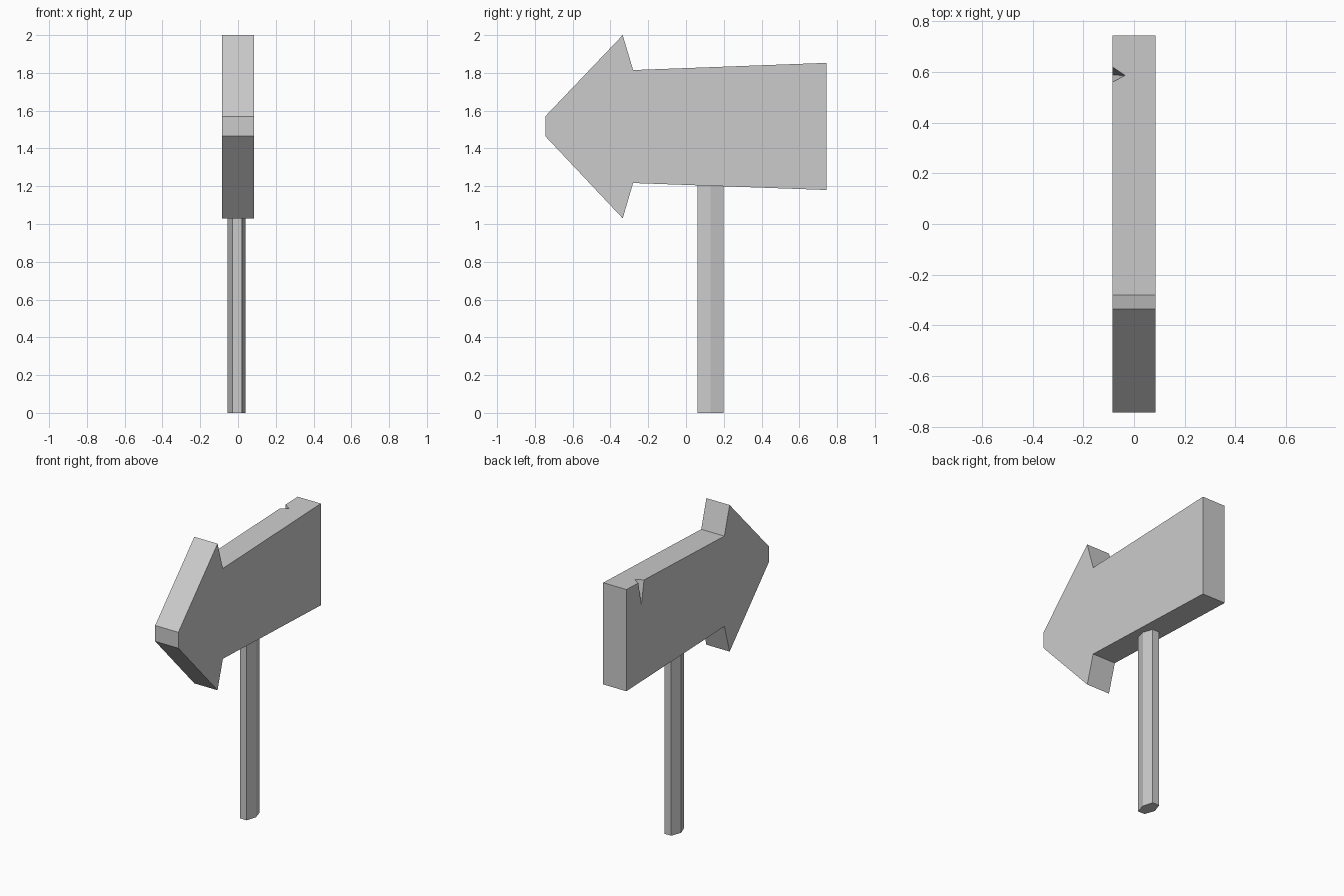
import bpy, bmesh
from mathutils import Vector

if "Cube" in bpy.data.objects:
    bpy.data.objects.remove(bpy.data.objects["Cube"])


def add_object(name, bm):
    bmesh.ops.recalc_face_normals(bm, faces=bm.faces[:])
    mesh = bpy.data.meshes.new(name)
    bm.to_mesh(mesh)
    bm.free()
    obj = bpy.data.objects.new(name, mesh)
    bpy.context.collection.objects.link(obj)
    return obj


def extrude_profile(name, points, offset):
    bm = bmesh.new()
    face = bm.faces.new([bm.verts.new(p) for p in points])
    ext = bmesh.ops.extrude_face_region(bm, geom=[face], use_keep_orig=True)
    moved = [g for g in ext["geom"] if isinstance(g, bmesh.types.BMVert)]
    bmesh.ops.translate(bm, vec=offset, verts=moved)
    return add_object(name, bm)


# Arrow-shaped board: side profile (y, z) extruded across x
HALF = 0.085
outline = [(-0.745, 1.57), (-0.745, 1.465), (-0.335, 1.03), (-0.28, 1.217),
           (0.745, 1.18), (0.745, 1.853), (-0.28, 1.815), (-0.335, 2.0)]
board = extrude_profile("arrow_board", [(-HALF, y, z) for y, z in outline],
                        (2 * HALF, 0, 0))

# Chipped notch in the top edge: a slanted wedge cut away
tip = Vector((-0.035, 0.587, 1.848))
bottom = Vector((-HALF, 0.588, 1.69))
slope = tip - bottom
sides = [tip + 1.5 * (Vector((-HALF, y, 1.848)) - tip) for y in (0.56, 0.62)]
start = [p - 1.5 * slope for p in (tip, *sides)]
cutter = extrude_profile("notch_cutter", start, 2 * slope)
cutter.hide_render = True

mod = board.modifiers.new("notch", 'BOOLEAN')
mod.operation = 'DIFFERENCE'
mod.solver = 'EXACT'
mod.object = cutter
bpy.context.view_layer.objects.active = board
bpy.ops.object.modifier_apply(modifier=mod.name)
bpy.data.objects.remove(cutter)

# Six-sided post, slightly flattened, running up into the board
post_outline = [(-0.03, 0.062), (0.02, 0.062), (0.04, 0.13),
                (0.02, 0.198), (-0.03, 0.198), (-0.055, 0.13)]
extrude_profile("post", [(x, y, 0) for x, y in post_outline], (0, 0, 1.23))
